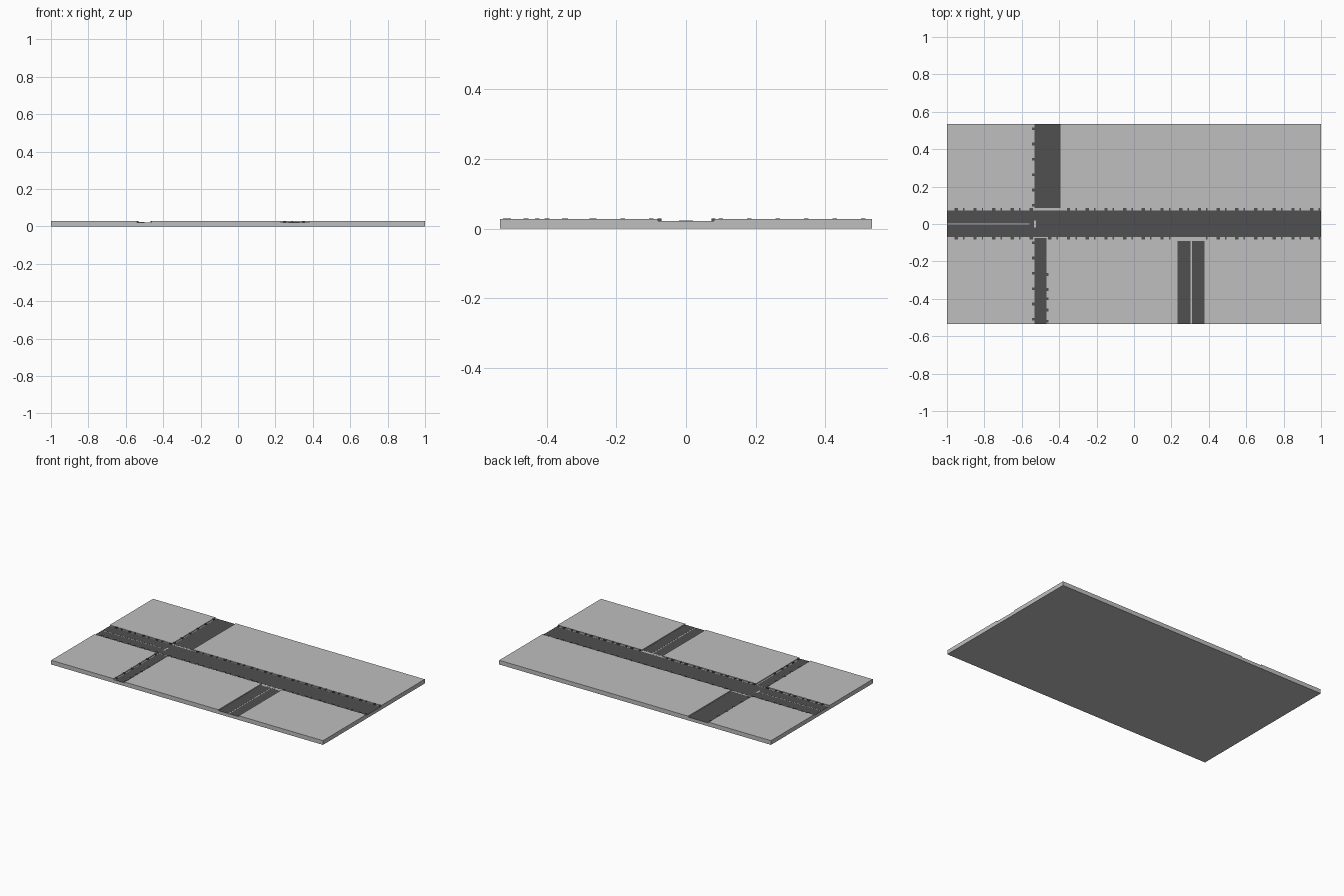
import bpy

if "Cube" in bpy.data.objects:
    bpy.data.objects.remove(bpy.data.objects["Cube"])

def material(name, v):
    m = bpy.data.materials.new(name)
    m.diffuse_color = (v, v, v, 1)
    m.use_nodes = True
    m.node_tree.nodes["Principled BSDF"].inputs["Base Color"].default_value = m.diffuse_color
    return m

LIGHT = material("light concrete", 0.52)
DARK = material("dark asphalt", 0.08)
Y, LOW, TOP = 0.535, 0.022, 0.028

def boxes(name, spans, mat):
    """One mesh made of axis-aligned boxes (x0, x1, y0, y1, z0, z1)."""
    v, f = [], []
    for x0, x1, y0, y1, z0, z1 in spans:
        n = len(v)
        v += [(x, y, z) for z in (z0, z1) for x, y in
              ((x0, y0), (x1, y0), (x1, y1), (x0, y1))]
        f += [[n + i for i in q] for q in
              ((3, 2, 1, 0), (4, 5, 6, 7), (0, 1, 5, 4),
               (1, 2, 6, 5), (2, 3, 7, 6), (3, 0, 4, 7))]
    me = bpy.data.meshes.new(name)
    me.from_pydata(v, [], f)
    me.materials.append(mat)
    ob = bpy.data.objects.new(name, me)
    bpy.context.collection.objects.link(ob)
    return ob

# ground slab under everything
boxes("ground_slab", [(-1, 1, -Y, Y, 0, LOW - 0.0006)], LIGHT)

# raised city blocks
blocks = {
    "north_west_block": (-1, -0.54, 0.08, Y),
    "north_east_block": (-0.39, 1, 0.08, Y),
    "south_west_block": (-1, -0.54, -Y, -0.08),
    "south_middle_block": (-0.46, 0.23, -Y, -0.08),
    "south_east_block": (0.38, 1, -Y, -0.08),
}
for name, b in blocks.items():
    boxes(name, [b + (LOW - 0.0006, TOP)], LIGHT)

# asphalt lanes, split where pale centre lines show
z = (LOW - 0.0006, LOW)
boxes("main_road", [(-1, -0.56, -0.07, -0.0025) + z,
                    (-1, -0.56, 0.0025, 0.073) + z,
                    (-0.56, 1, -0.07, 0.073) + z], DARK)
boxes("north_road", [(-0.533, -0.392, 0.085, Y) + z], DARK)
boxes("south_west_road", [(-0.533, -0.468, -Y, -0.075) + z], DARK)
boxes("south_east_road", [(0.232, 0.303, -Y, -0.09) + z,
                          (0.309, 0.378, -Y, -0.09) + z], DARK)

# pale marks at the junctions
w = (LOW, LOW + 0.0004)
boxes("junction_marks", [(-0.535, -0.525, -0.02, 0.02) + w,
                         (-0.53, -0.5, 0.078, 0.084) + w,
                         (0.27, 0.33, -0.086, -0.078) + w], LIGHT)

# small dark kerb notches along the road edges
t = (LOW, TOP + 0.0006)
ticks = []
for i in range(20):
    x = -0.95 + i * 0.1
    for dx, wide in ((0, 0.018), (0.04, 0.008)):
        if not -0.54 < x + dx < -0.39:
            ticks.append((x + dx - wide / 2, x + dx + wide / 2, 0.073, 0.085) + t)
        if not (-0.54 < x + dx < -0.46 or 0.23 < x + dx < 0.38):
            ticks.append((x + dx - wide / 2, x + dx + wide / 2, -0.082, -0.07) + t)
for i in range(6):
    for s in (-1, 1):
        y = s * (0.1 + i * 0.082)
        ticks.append((-0.546, -0.533, y - 0.007, y + 0.007) + t)
for y in (-0.27, -0.35, -0.4, -0.46, -0.52):
    ticks.append((-0.468, -0.456, y - 0.007, y + 0.007) + t)
boxes("kerb_notches", ticks, DARK)
